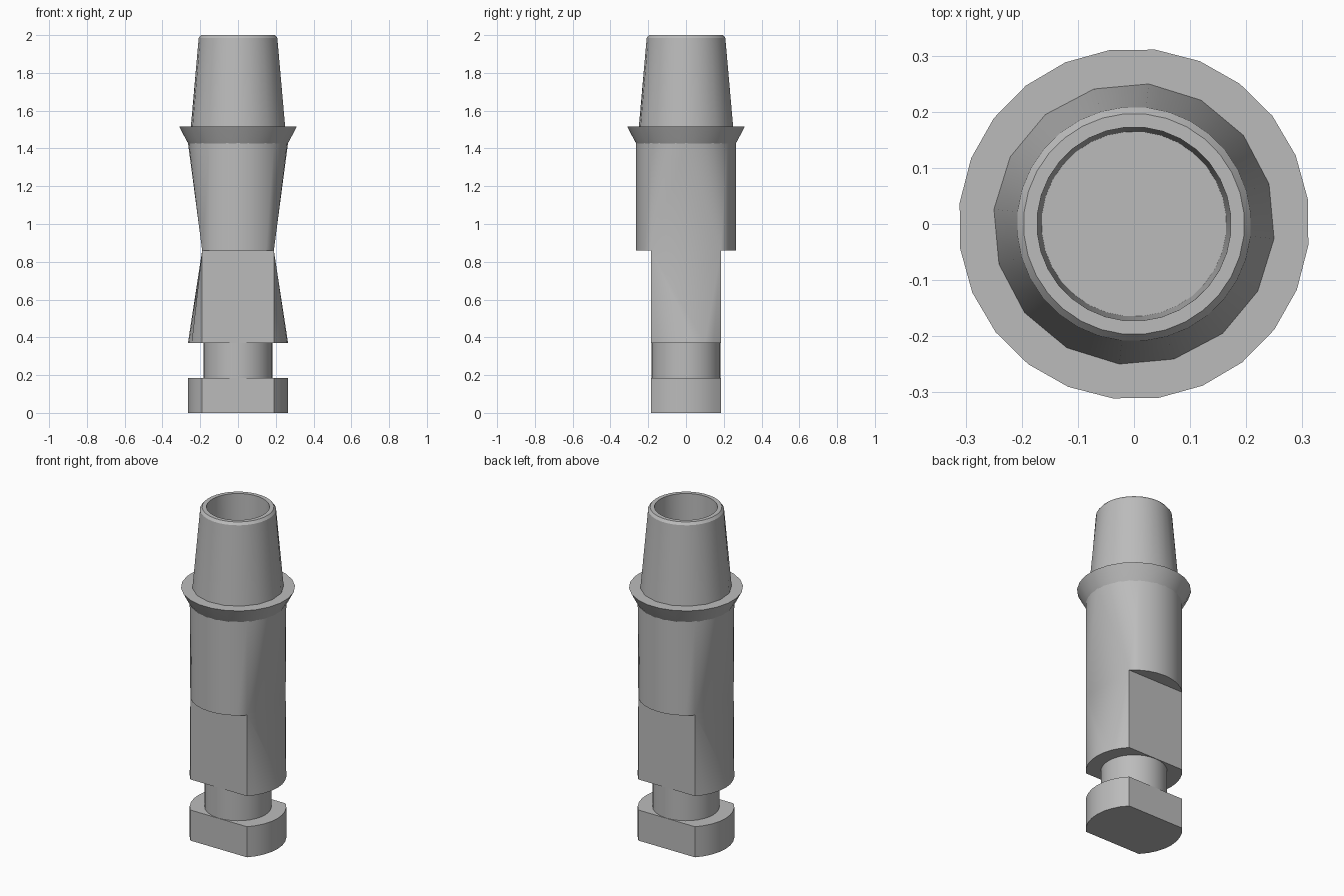
import bpy, bmesh
from math import asin, cos, sin, pi, radians

if "Cube" in bpy.data.objects:
    bpy.data.objects.remove(bpy.data.objects["Cube"])

metal = bpy.data.materials.new("plain_grey")
metal.use_nodes = True
GREY = (0.5, 0.5, 0.5, 1)
metal.diffuse_color = GREY
metal.node_tree.nodes["Principled BSDF"].inputs["Base Color"].default_value = GREY

R, FLAT = 0.265, 0.185          # shank radius, half thickness across the flats
CORNER = asin(FLAT / R)
STEPS = 8                       # segments in each quarter of the shank


def finish(name, bm, angle=30):
    bmesh.ops.recalc_face_normals(bm, faces=bm.faces)
    mesh = bpy.data.meshes.new(name)
    bm.to_mesh(mesh)
    bm.free()
    mesh.materials.append(metal)
    ob = bpy.data.objects.new(name, mesh)
    bpy.context.collection.objects.link(ob)
    bpy.ops.object.select_all(action='DESELECT')
    ob.select_set(True)
    bpy.context.view_layer.objects.active = ob
    bpy.ops.object.shade_smooth_by_angle(angle=radians(angle))


def lathe(name, profile, sides, turn=0, coarse_first=False):
    """Spin (radius, z) points; coarse_first halves the side count of the first ring."""
    bm = bmesh.new()
    rings = []
    for n, (r, z) in enumerate(profile):
        ring = []
        for i in range(sides):
            a = radians(turn) + 2 * pi * i / sides
            k = cos(2 * pi / sides) if coarse_first and n == 0 and i % 2 else 1
            ring.append(bm.verts.new((r * k * cos(a), r * k * sin(a), z)))
        rings.append(ring)
    for lo, hi in zip(rings, rings[1:]):
        for i in range(sides):
            j = (i + 1) % sides
            bm.faces.new((lo[i], lo[j], hi[j], hi[i]))
    bm.faces.new(rings[-1])
    finish(name, bm)


def arc(bm, start, end, z):
    """Row of vertices along the shank circle."""
    angles = [start + (end - start) * i / STEPS for i in range(STEPS + 1)]
    return [bm.verts.new((R * cos(a), R * sin(a), z)) for a in angles]


def fan(bm, a, b, row, split):
    """Triangles that join the straight edge a-b to a curved row."""
    for i in range(STEPS):
        bm.faces.new((a if i < split else b, row[i], row[i + 1]))
    bm.faces.new((a, b, row[split]))


# Shank: round at the top, pinched to straight edges, then two flats
bm = bmesh.new()
base_outline = []
for half in (0, pi):
    side = (half - CORNER, half + CORNER)
    face = (half + CORNER, half + pi - CORNER)
    top_side, top_face = arc(bm, *side, 1.43), arc(bm, *face, 1.43)
    ledge = arc(bm, *face, 0.86)
    low = arc(bm, *side, 0.37)
    # the pinched edge runs between this ledge and its opposite neighbour
    near = bm.verts.new((R * cos(side[0]), R * sin(side[0]), 0.86))
    fan(bm, near, ledge[0], top_side, STEPS // 2)
    fan(bm, near, ledge[0], low, STEPS - 2)
    for i in range(STEPS):
        bm.faces.new((ledge[i], ledge[i + 1], top_face[i + 1], top_face[i]))
    bm.faces.new(ledge)
    base_outline.append((low, ledge))
for k in (0, 1):
    low, ledge = base_outline[k]
    bm.faces.new((low[-1], base_outline[1 - k][0][0], ledge[-1], ledge[0]))
bm.faces.new(base_outline[0][0] + base_outline[1][0])
bmesh.ops.remove_doubles(bm, verts=bm.verts, dist=0.0005)
finish("shank", bm)

# Foot: plate with the same flats and rounded ends
bm = bmesh.new()
outline = arc(bm, -CORNER, CORNER, 0) + arc(bm, pi - CORNER, pi + CORNER, 0)
plate = bm.faces.new(outline)
solid = bmesh.ops.extrude_face_region(bm, geom=[plate], use_keep_orig=True)
raised = [v for v in solid["geom"] if isinstance(v, bmesh.types.BMVert)]
bmesh.ops.translate(bm, verts=raised, vec=(0, 0, 0.185))
finish("foot", bm)

# Neck between foot and shank
lathe("neck", [(0.183, 0.18), (0.183, 0.375)], 32)

# Flared collar with flat top
lathe("collar", [(R, 1.425), (0.279, 1.45), (0.313, 1.515)], 24, -7)

# Tapered hollow socket with bevelled rim
lathe("socket", [(0.251, 1.515), (0.209, 1.985), (0.197, 2.0), (0.173, 2.0),
                 (0.165, 1.53)], 32, -6, True)
